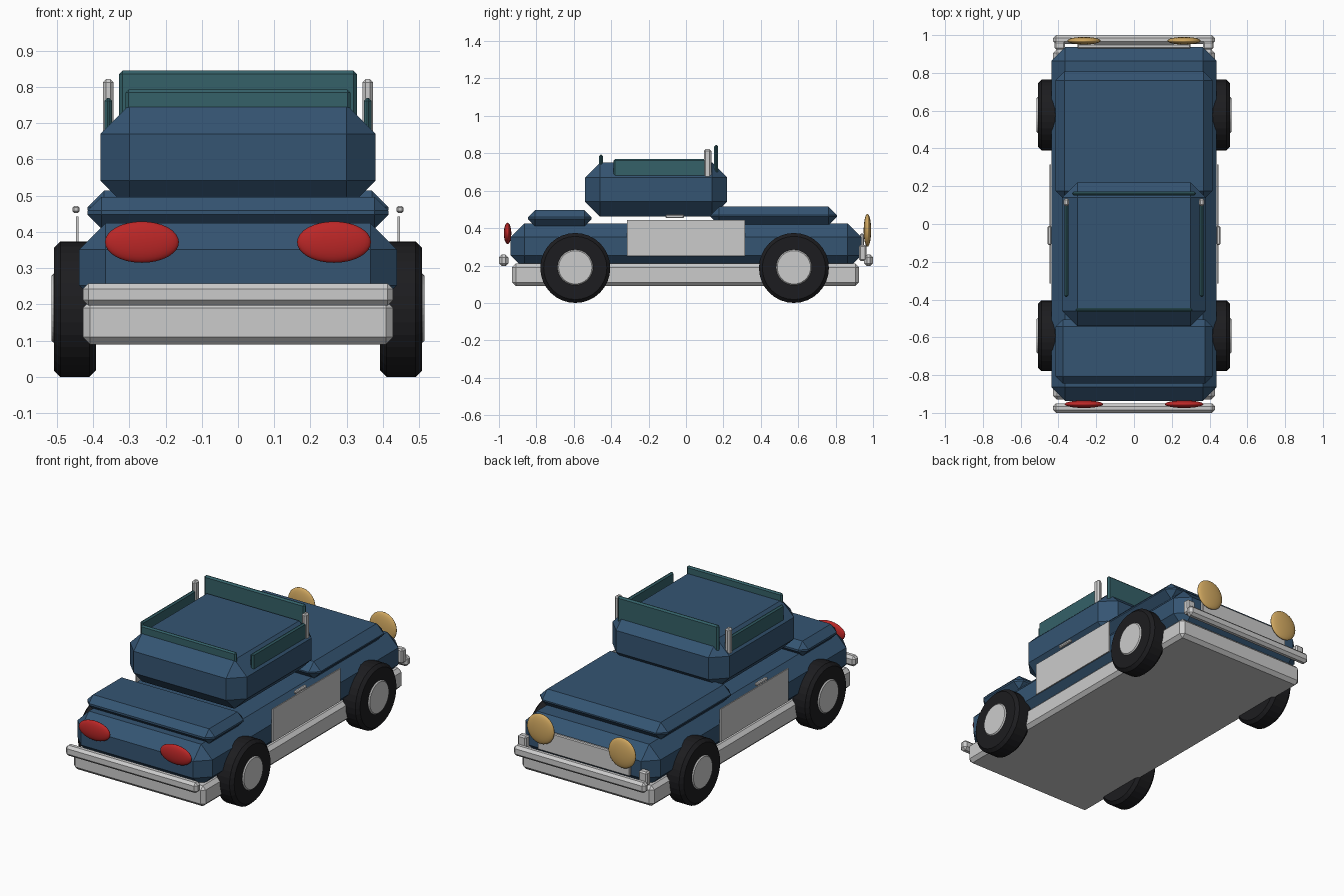
import bpy, math

if "Cube" in bpy.data.objects:
    bpy.data.objects.remove(bpy.data.objects["Cube"])

def material(name, rgb):
    m = bpy.data.materials.new(name)
    m.diffuse_color = (*rgb, 1)
    m.use_nodes = True
    m.node_tree.nodes["Principled BSDF"].inputs["Base Color"].default_value = m.diffuse_color
    return m

BLUE = material("blue_paint", (0.035, 0.09, 0.17))
TEAL = material("teal_glass", (0.035, 0.12, 0.14))
BLACK = material("tyre_black", (0.012, 0.012, 0.014))
RED = material("tail_red", (0.50, 0.02, 0.02))
AMBER = material("lamp_amber", (0.65, 0.40, 0.12))

def finish(name, mat, bevel=0):
    o = bpy.context.object
    o.name = name
    bpy.ops.object.transform_apply(location=False, rotation=True, scale=True)
    if mat:
        o.data.materials.append(mat)
    if bevel:
        b = o.modifiers.new("bevel", 'BEVEL')
        b.width = bevel
        b.segments = 1
        b.limit_method = 'ANGLE'
        b.angle_limit = math.radians(40)
    return o

def box(name, x, y, z, mat=None, bevel=0):
    """Chamfered box from (min, max) ranges."""
    bpy.ops.mesh.primitive_cube_add(size=1, location=[sum(r) / 2 for r in (x, y, z)])
    bpy.context.object.scale = [r[1] - r[0] for r in (x, y, z)]
    return finish(name, mat, bevel)

def side_boxes(name, x, y, z, mat=None, bevel=0):
    box(name + "_right", x, y, z, mat, bevel)
    box(name + "_left", (-x[1], -x[0]), y, z, mat, bevel)

def cylinder(name, r, depth, loc, mat, bevel, sides=32):
    bpy.ops.mesh.primitive_cylinder_add(vertices=sides, radius=r, depth=depth,
                                        location=loc, rotation=(0, math.pi / 2, 0))
    return finish(name, mat, bevel)

def lamp(name, loc, radii, mat):
    bpy.ops.mesh.primitive_uv_sphere_add(segments=32, ring_count=16, radius=1, location=loc)
    bpy.context.object.scale = radii
    finish(name, mat)
    bpy.ops.object.shade_smooth()

# Chassis and body volumes
box("chassis", (-.428, .428), (-.93, .925), (.09, .21), None, .02)
box("lower_body", (-.438, .438), (-.937, .937), (.18, .425), BLUE, .073)
box("hood", (-.415, .415), (.13, .807), (.415, .515), BLUE, .046)
box("trunk_lid", (-.415, .415), (-.845, -.505), (.41, .497), BLUE, .038)
box("cabin", (-.38, .38), (-.54, .22), (.462, .75), BLUE, .08)

# Glass panels and pillars
box("windshield", (-.328, .328), (.15, .172), (.62, .845), TEAL, .009)
box("rear_window", (-.31, .31), (-.465, -.445), (.62, .793), TEAL, .008)
side_boxes("side_window", (.348, .368), (-.387, .125), (.6, .77), TEAL, .008)
side_boxes("pillar", (.343, .373), (.095, .135), (.6, .822), None, .009)

# Doors and handles
side_boxes("door", (.44, .447), (-.315, .315), (.25, .443))
side_boxes("door_handle", (.437, .457), (-.11, -.01), (.453, .472), None, .005)

# Bumpers, overriders and grille
box("rear_bumper", (-.428, .428), (-1.0, -.95), (.197, .258), None, .015)
box("front_bumper", (-.428, .428), (.952, 1.0), (.197, .258), None, .015)
side_boxes("overrider", (.365, .42), (.925, .966), (.225, .31), None, .008)
box("grille", (-.3, .3), (.93, .952), (.25, .37), None, .005)

for sx, side in ((1, "right"), (-1, "left")):
    # Lights
    lamp("headlight_" + side, (.265 * sx, .97, .388), (.088, .02, .088), AMBER)
    lamp("tail_light_" + side, (.265 * sx, -.954, .372), (.102, .02, .057), RED)
    # Wheels
    for y, end in ((.577, "hood_end"), (-.592, "trunk_end")):
        cylinder(f"tyre_{end}_{side}", .187, .116, (.45 * sx, y, .187), BLACK, .018)
        cylinder(f"hubcap_{end}_{side}", .095, .125, (.4525 * sx, y, .19), None, .006)
